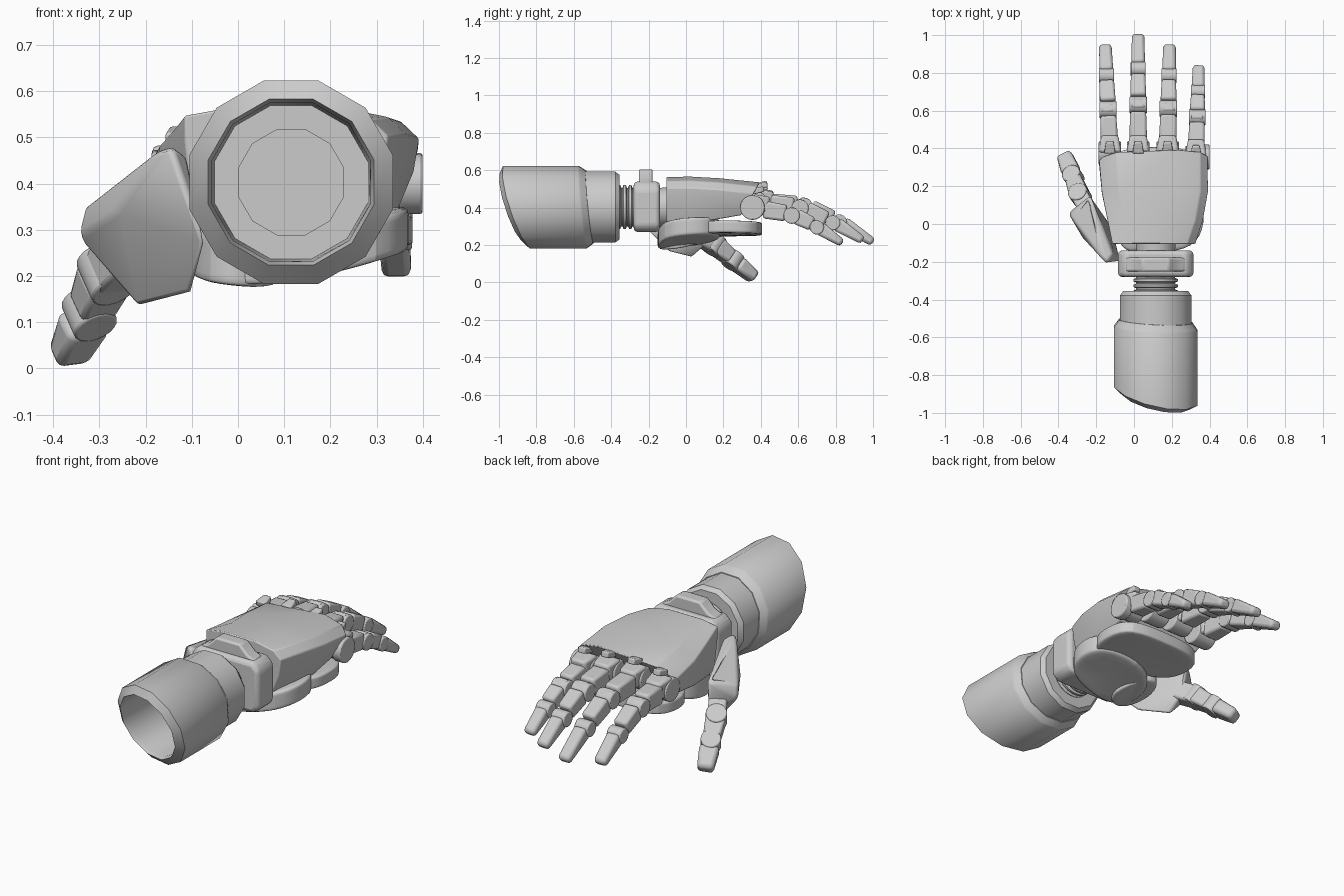
import bpy, bmesh, math
from mathutils import Vector, Matrix

if "Cube" in bpy.data.objects:
    bpy.data.objects.remove(bpy.data.objects["Cube"])

grey = bpy.data.materials.new("light_grey")
grey.diffuse_color = (0.6, 0.6, 0.6, 1)
grey.use_nodes = True
grey.node_tree.nodes["Principled BSDF"].inputs["Base Color"].default_value = grey.diffuse_color


def finish(name, bm, bevel=0.0, segs=2, angle=35, subsurf=0):
    bmesh.ops.recalc_face_normals(bm, faces=bm.faces[:])
    me = bpy.data.meshes.new(name)
    bm.to_mesh(me)
    bm.free()
    me.materials.append(grey)
    ob = bpy.data.objects.new(name, me)
    bpy.context.collection.objects.link(ob)
    bpy.ops.object.select_all(action='DESELECT')
    ob.select_set(True)
    bpy.context.view_layer.objects.active = ob
    bpy.ops.object.shade_smooth_by_angle(angle=math.radians(angle))
    if bevel:
        m = ob.modifiers.new("bevel", 'BEVEL')
        m.width, m.segments = bevel, segs
        m.limit_method, m.angle_limit = 'ANGLE', math.radians(28)
    if subsurf:
        m = ob.modifiers.new("subsurf", 'SUBSURF')
        m.levels = m.render_levels = subsurf
    return ob


def loft(name, rings, caps=True, **kw):
    """Skin a list of equally long closed rings."""
    bm = bmesh.new()
    vs = [[bm.verts.new(p) for p in r] for r in rings]
    n = len(rings[0])
    for a, b in zip(vs, vs[1:]):
        for i in range(n):
            bm.faces.new((a[i], a[(i + 1) % n], b[(i + 1) % n], b[i]))
    if caps:
        bm.faces.new(vs[0])
        bm.faces.new(vs[-1])
    return finish(name, bm, **kw)


def ring(y, r, b=0.0, c=0.0, n=12, cx=0.115, cz=0.403):
    """Ring round the arm axis; b and c tilt it along x and z."""
    out = []
    for i in range(n):
        t = 2 * math.pi * (i + 0.5) / n
        dx, dz = r * math.cos(t), r * math.sin(t)
        out.append((cx + dx, y + b * dx + c * dz, cz + dz))
    return out


def prism(name, pts, y0, y1, **kw):
    return loft(name, [[(x, y, z) for x, z in pts] for y in (y0, y1)], **kw)


def link(name, a, b, sa, sb, side=(1, 0, 0), bevel=0.013):
    """Tapered rounded block from a to b; sa and sb are (width, height)."""
    a, b = Vector(a), Vector(b)
    d = (b - a).normalized()
    s = Vector(side)
    s = (s - d * s.dot(d)).normalized()
    u = s.cross(d)
    rings = [[p + s * (i * w / 2) + u * (j * h / 2) for i, j in ((-1, -1), (1, -1), (1, 1), (-1, 1))]
             for p, (w, h) in ((a, sa), (b, sb))]
    return loft(name, rings, bevel=bevel)


def disc(name, c, r, w, axis=(1, 0, 0), n=20):
    """Joint cylinder with a softened rim."""
    bm = bmesh.new()
    m = Matrix.Translation(c) @ Vector(axis).to_track_quat('Z', 'Y').to_matrix().to_4x4()
    bmesh.ops.create_cone(bm, cap_ends=True, segments=n, radius1=r, radius2=r, depth=w, matrix=m)
    return finish(name, bm, bevel=0.006)


def hull(name, pts, **kw):
    bm = bmesh.new()
    for p in pts:
        bm.verts.new(p)
    res = bmesh.ops.convex_hull(bm, input=bm.verts[:])
    bmesh.ops.delete(bm, geom=[g for g in res["geom_interior"] if isinstance(g, bmesh.types.BMVert)], context='VERTS')
    bmesh.ops.dissolve_limit(bm, angle_limit=math.radians(8), verts=bm.verts[:], edges=bm.edges[:])
    return finish(name, bm, **kw)


# Hollow twelve-sided forearm sleeve with a slanted, chamfered mouth
loft("forearm_sleeve", [
    ring(-0.45, 0.118), ring(-0.455, 0.118), ring(-0.455, 0.172), ring(-0.50, 0.175),
    ring(-0.90, 0.178, -0.22, -0.32), ring(-0.928, 0.186, -0.22, -0.32),
    ring(-0.895, 0.228, -0.22, -0.32),
    ring(-0.555, 0.228, -0.05, -0.1), ring(-0.545, 0.222, -0.05, -0.1),
    ring(-0.515, 0.200, -0.05, -0.1), ring(-0.515, 0.196, -0.05, -0.1),
    ring(-0.378, 0.196), ring(-0.355, 0.178), ring(-0.355, 0.10)], angle=32)

# Ribbed neck between forearm and wrist
ribs = []
for k in range(4):
    y = -0.37 + k * 0.03
    ribs += [ring(y, 0.104, n=24), ring(y + 0.006, 0.119, n=24),
             ring(y + 0.018, 0.119, n=24), ring(y + 0.024, 0.104, n=24)]
loft("wrist_bellows", ribs)
loft("wrist_core", [ring(-0.30, 0.09, n=24), ring(-0.06, 0.11, n=24)])

# Wrist block with a raised saddle
prism("wrist_block", [(-0.085, 0.30), (-0.05, 0.27), (0.28, 0.27), (0.315, 0.30),
                      (0.315, 0.50), (0.28, 0.54), (-0.05, 0.54), (-0.085, 0.50)],
      -0.28, -0.14, bevel=0.022, segs=3)
prism("wrist_saddle", [(-0.05, 0.50), (-0.045, 0.54), (0.0, 0.56), (0.045, 0.605),
                       (0.185, 0.605), (0.23, 0.56), (0.27, 0.54), (0.28, 0.50)],
      -0.252, -0.178, bevel=0.01)


# Back-of-hand shell, lofted from wrist to knuckles; the thumb side drops forward
def palm_ring(y, x0, x1, zt, zb, lean, drop):
    pts = [(x0 + 0.02, zb), (x0, zt - 0.07 - drop), (x0, zt - 0.015 - drop), (x0 + 0.09, zt - drop * 0.35),
           (x1 - 0.15, zt), (x1 - 0.04, zt - 0.022), (x1, zt - 0.06),
           (x1 - 0.012, (zt + zb) / 2 - 0.02), (x1 - 0.05, zb)]
    return [(x, y - lean * (zt - z) / (zt - zb), z) for x, z in pts]


loft("hand_back_shell", [
    palm_ring(-0.105, -0.115, 0.325, 0.563, 0.305, 0.0, 0.0),
    palm_ring(0.02, -0.14, 0.365, 0.566, 0.315, 0.0, 0.035),
    palm_ring(0.18, -0.17, 0.392, 0.557, 0.335, 0.03, 0.06),
    palm_ring(0.395, -0.185, 0.39, 0.535, 0.36, 0.10, 0.065)], bevel=0.005, angle=30)

# Soft palm pads
loft("finger_base_pad", [
    [(x, y, z + t) for x, y, z in ((-0.15, 0.20, 0.28), (-0.06, 0.10, 0.27), (0.20, 0.08, 0.28), (0.37, 0.09, 0.30),
                                   (0.385, 0.25, 0.30), (0.36, 0.40, 0.295), (0.10, 0.41, 0.285), (-0.13, 0.40, 0.28))]
    for t in (-0.035, -0.03, 0.03, 0.035)], subsurf=2)
loft("heel_pad", [
    [(x, y, z + t) for x, y, z in ((-0.06, -0.15, 0.215), (0.13, -0.155, 0.22), (0.32, -0.13, 0.275),
                                   (0.38, 0.0, 0.295), (0.36, 0.17, 0.30), (0.12, 0.20, 0.27), (-0.06, 0.08, 0.235))]
    for t in (-0.042, -0.037, 0.05, 0.06)], subsurf=2)
loft("thumb_base_pad", [
    [(x, y, z + t) for x, y, z in ((-0.07, -0.15, 0.225), (0.04, -0.15, 0.215), (0.10, -0.05, 0.22),
                                   (0.05, 0.08, 0.25), (-0.05, 0.14, 0.27), (-0.12, 0.03, 0.25))]
    for t in (-0.045, -0.04, 0.06, 0.07)], subsurf=2)

# Fingers: (name, base x, tip x, scale, then (y, z) of knuckle, two joints, tip)
FINGERS = [
    ("index", -0.128, -0.152, 1.0, ((0.375, 0.41), (0.605, 0.405), (0.785, 0.325), (0.945, 0.225))),
    ("middle", 0.022, 0.022, 1.0, ((0.375, 0.43), (0.63, 0.415), (0.82, 0.33), (1.0, 0.215))),
    ("ring_finger", 0.178, 0.188, 1.0, ((0.375, 0.425), (0.61, 0.405), (0.785, 0.325), (0.945, 0.225))),
    ("little", 0.328, 0.343, 0.95, ((0.355, 0.40), (0.565, 0.365), (0.70, 0.30), (0.835, 0.21)))]
for name, xb, xt, s, path in FINGERS:
    y0, y3 = path[0][0], path[3][0]
    k, j1, j2, tip = [Vector((xb + (xt - xb) * (y - y0) / (y3 - y0), y, z)) for y, z in path]
    # Knuckle, its bracket and top tab
    disc(name + "_knuckle", k, 0.062 * s, 0.118 * s)
    link(name + "_knuckle_bracket", k + Vector((0, 0, 0.025)), k + Vector((0, 0.09, 0.015)),
         (0.12 * s, 0.10 * s), (0.09 * s, 0.09 * s))
    link(name + "_knuckle_tab", k + Vector((0, 0.0, 0.085)), k + Vector((0, 0.06, 0.10)),
         (0.06, 0.03), (0.04, 0.03), bevel=0.006)
    # Three phalanges with joint discs
    link(name + "_proximal", k.lerp(j1, 0.30), k.lerp(j1, 0.86), (0.094 * s, 0.1 * s), (0.084 * s, 0.092 * s))
    disc(name + "_joint_1", j1 - Vector((0, 0, 0.008)), 0.046 * s, 0.092 * s)
    link(name + "_joint_cover_1", k.lerp(j1, 0.9), j1.lerp(j2, 0.13), (0.074 * s, 0.088 * s), (0.074 * s, 0.084 * s))
    link(name + "_middle", j1.lerp(j2, 0.2), j1.lerp(j2, 0.82), (0.084 * s, 0.088 * s), (0.076 * s, 0.078 * s))
    disc(name + "_joint_2", j2 - Vector((0, 0, 0.006)), 0.04 * s, 0.08 * s)
    link(name + "_tip", j2.lerp(tip, 0.12), tip, (0.072 * s, 0.076 * s), (0.066 * s, 0.044 * s), bevel=0.016)

# Little-finger side disc on the edge of the hand
disc("hand_edge_disc", (0.375, 0.355, 0.40), 0.066, 0.05)

# Thumb: wedge-shaped base cover
hull("thumb_base_cover", [
    (-0.15, -0.21, 0.49), (-0.335, 0.04, 0.345), (-0.35, 0.06, 0.285), (-0.215, 0.03, 0.13), (-0.10, -0.09, 0.16),
    (-0.07, -0.20, 0.27), (-0.235, 0.15, 0.385), (-0.11, -0.16, 0.46), (-0.22, 0.12, 0.21), (-0.13, 0.0, 0.24),
    (-0.265, -0.085, 0.34)], bevel=0.014, segs=3, angle=40)

# Thumb links and joints
AX = (-0.35, 0.5, 0.79)
t0, t1, t2, t3 = [Vector(p) for p in ((-0.235, 0.06, 0.255), (-0.285, 0.15, 0.205),
                                      (-0.322, 0.25, 0.12), (-0.368, 0.365, 0.026))]
link("thumb_core", t0, t1, (0.10, 0.09), (0.10, 0.09), AX)
disc("thumb_joint_1", t1, 0.052, 0.10, AX)
link("thumb_proximal", t1.lerp(t2, 0.1), t1.lerp(t2, 0.85), (0.095, 0.10), (0.08, 0.085), AX)
disc("thumb_joint_2", t2, 0.05, 0.085, AX)
link("thumb_tip", t2.lerp(t3, 0.2), t3, (0.08, 0.1), (0.064, 0.08), AX, bevel=0.018)
